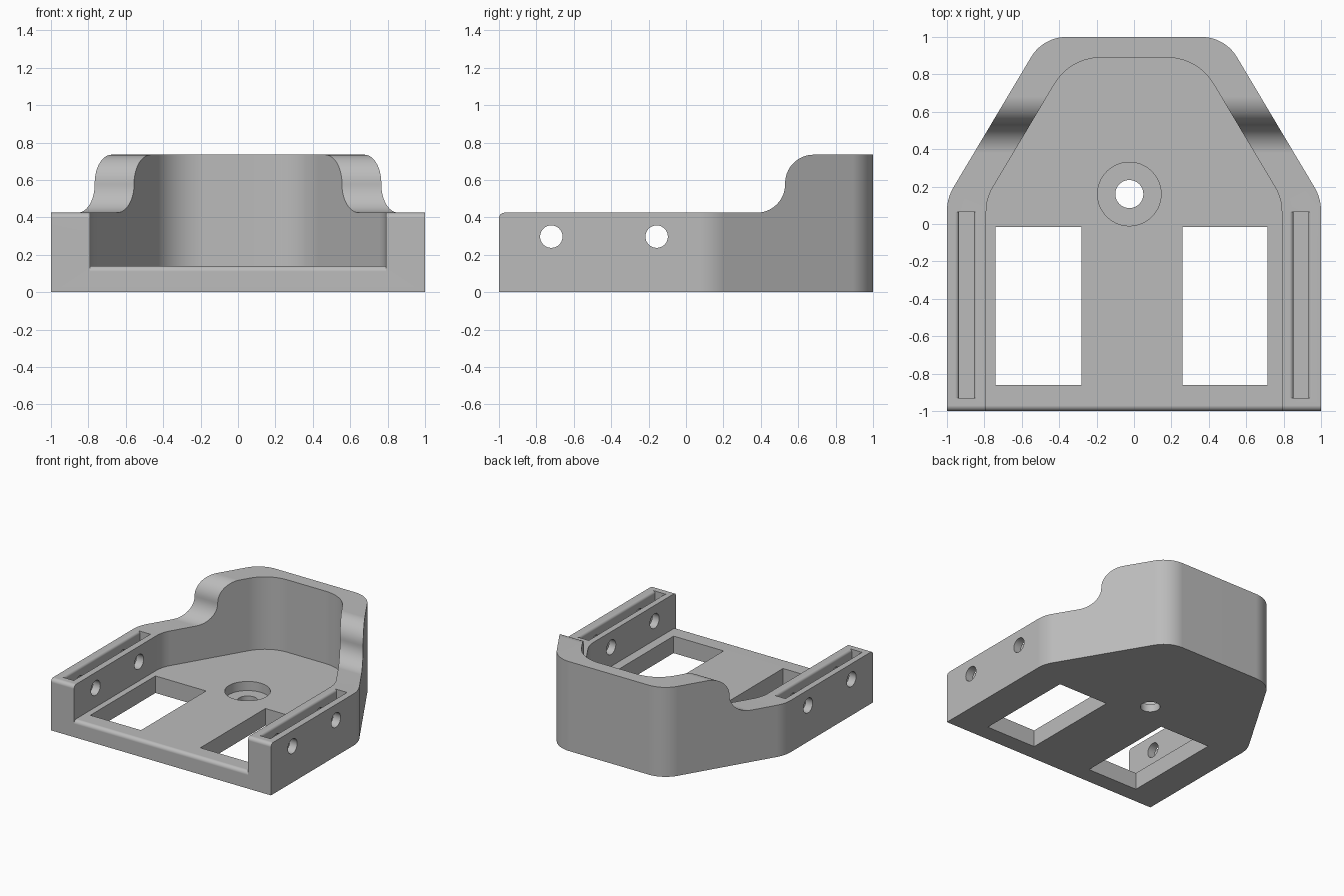
import bpy, bmesh, math
from mathutils import Vector

cube = bpy.data.objects.get("Cube")
if cube:
    bpy.data.objects.remove(cube, do_unlink=True)

grey = bpy.data.materials.new("Plain grey")
grey.use_nodes = True
grey.diffuse_color = (0.5, 0.5, 0.5, 1)
grey.node_tree.nodes["Principled BSDF"].inputs["Base Color"].default_value = (0.5, 0.5, 0.5, 1)


def rounded(corners, steps=10):
    """Turn (u, v, radius) corners into an outline with fillet arcs."""
    out = []
    for i, (u, v, r) in enumerate(corners):
        p = Vector((u, v))
        if r == 0:
            out.append(p)
            continue
        a = (Vector(corners[i - 1][:2]) - p).normalized()
        b = (Vector(corners[(i + 1) % len(corners)][:2]) - p).normalized()
        half = a.angle(b) / 2
        centre = p + (a + b).normalized() * (r / math.sin(half))
        start = p + a * (r / math.tan(half)) - centre
        end = p + b * (r / math.tan(half)) - centre
        sweep = start.angle(end)
        for k in range(steps + 1):
            t = k / steps
            out.append(centre + (start * math.sin((1 - t) * sweep)
                                 + end * math.sin(t * sweep)) / math.sin(sweep))
    return out


def circle(u, v, r, n=40):
    return [Vector((u + r * math.cos(math.tau * k / n), v + r * math.sin(math.tau * k / n)))
            for k in range(n)]


def prism(name, outline, axis, low, high):
    """Extrude an outline along an axis; outline uses the other two axes in order."""
    place = {"x": lambda p, d: (d, p.x, p.y),
             "y": lambda p, d: (p.x, d, p.y),
             "z": lambda p, d: (p.x, p.y, d)}[axis]
    bm = bmesh.new()
    face = bm.faces.new([bm.verts.new(place(p, low)) for p in outline])
    moved = bmesh.ops.extrude_face_region(bm, geom=[face])["geom"]
    shift = Vector(place(Vector((0, 0)), high - low))
    bmesh.ops.translate(bm, vec=shift, verts=[g for g in moved if isinstance(g, bmesh.types.BMVert)])
    bmesh.ops.recalc_face_normals(bm, faces=bm.faces)
    mesh = bpy.data.meshes.new(name)
    bm.to_mesh(mesh)
    bm.free()
    mesh.materials.append(grey)
    obj = bpy.data.objects.new(name, mesh)
    bpy.context.collection.objects.link(obj)
    return obj


def combine(target, tool, operation="DIFFERENCE"):
    mod = target.modifiers.new(tool.name, "BOOLEAN")
    mod.operation, mod.solver, mod.object = operation, "EXACT", tool
    bpy.context.view_layer.objects.active = target
    bpy.ops.object.modifier_apply(modifier=mod.name)
    bpy.data.objects.remove(tool, do_unlink=True)


def mirrored(right):
    """Complete a half outline symmetrically about x = 0."""
    return rounded(right + [(-x, y, r) for x, y, r in reversed(right)])


def box(x0, x1, y0, y1):
    return [Vector(p) for p in ((x0, y0), (x1, y0), (x1, y1), (x0, y1))]


# Tapered body, trimmed to the stepped side profile
WALL, TOP, FLOOR = 0.425, 0.735, 0.14
body = prism("bracket_body", mirrored([(1, -1, 0), (1, 0.138, 0.25), (0.486, 1, 0.22)]), "z", 0, 1)
side = rounded([(-1, -0.1, 0), (1.2, -0.1, 0), (1.2, TOP, 0), (0.53, TOP, 0.152),
                (0.53, WALL, 0.152), (-1, WALL, 0.03)], 14)
combine(body, prism("side_profile", side, "x", -1.2, 1.2), "INTERSECT")

# Inner cavity, open at the front
inside = mirrored([(0.79, -1.2, 0), (0.79, 0.137, 0.25), (0.341, 0.89, 0.29)])
combine(body, prism("cavity", inside, "z", FLOOR, 1.2))

# Rounded front lip of the floor
r = 0.03
lip = [Vector((-1 + r + r * math.cos(a), FLOOR - r + r * math.sin(a)))
       for a in (math.pi - k * math.pi / 16 for k in range(9))]
lip += [Vector((-1 + r, FLOOR + 0.02)), Vector((-1.05, FLOOR + 0.02)), Vector((-1.05, FLOOR - r))]
combine(body, prism("front_lip", lip, "x", -0.79, 0.79))

# Floor windows
for x0, x1 in ((-0.74, -0.28), (0.26, 0.715)):
    combine(body, prism("window", box(x0, x1, -0.86, -0.015), "z", -0.1, 0.3))

# Counterbored hole in the floor
combine(body, prism("counterbore", circle(-0.025, 0.16, 0.17, 56), "z", 0.065, 0.3))
combine(body, prism("floor_hole", circle(-0.025, 0.16, 0.075), "z", -0.1, 0.2))

# Slots with rounded lips in the side wall tops
f = 0.021
flare = [(0.04 + f - f * math.cos(k * math.pi / 12), WALL - f + f * math.sin(k * math.pi / 12))
         for k in range(7)]
half = [(0.04, FLOOR)] + flare + [(0.04 + f, WALL + 0.1)]
for cx in (-0.896, 0.892):
    slot = [Vector((cx + u, z)) for u, z in half] + [Vector((cx - u, z)) for u, z in reversed(half)]
    combine(body, prism("slot", slot, "y", -0.93, 0.065))

# Cross holes through both side walls
for y in (-0.72, -0.157):
    combine(body, prism("cross_hole", circle(y, 0.297, 0.06), "x", -1.2, 1.2))

# Smooth fillets, sharp edges elsewhere
bpy.ops.object.select_all(action="DESELECT")
body.select_set(True)
bpy.context.view_layer.objects.active = body
bpy.ops.object.shade_smooth_by_angle(angle=math.radians(25))
normals = body.modifiers.new("Even normals", "WEIGHTED_NORMAL")
normals.keep_sharp = True
